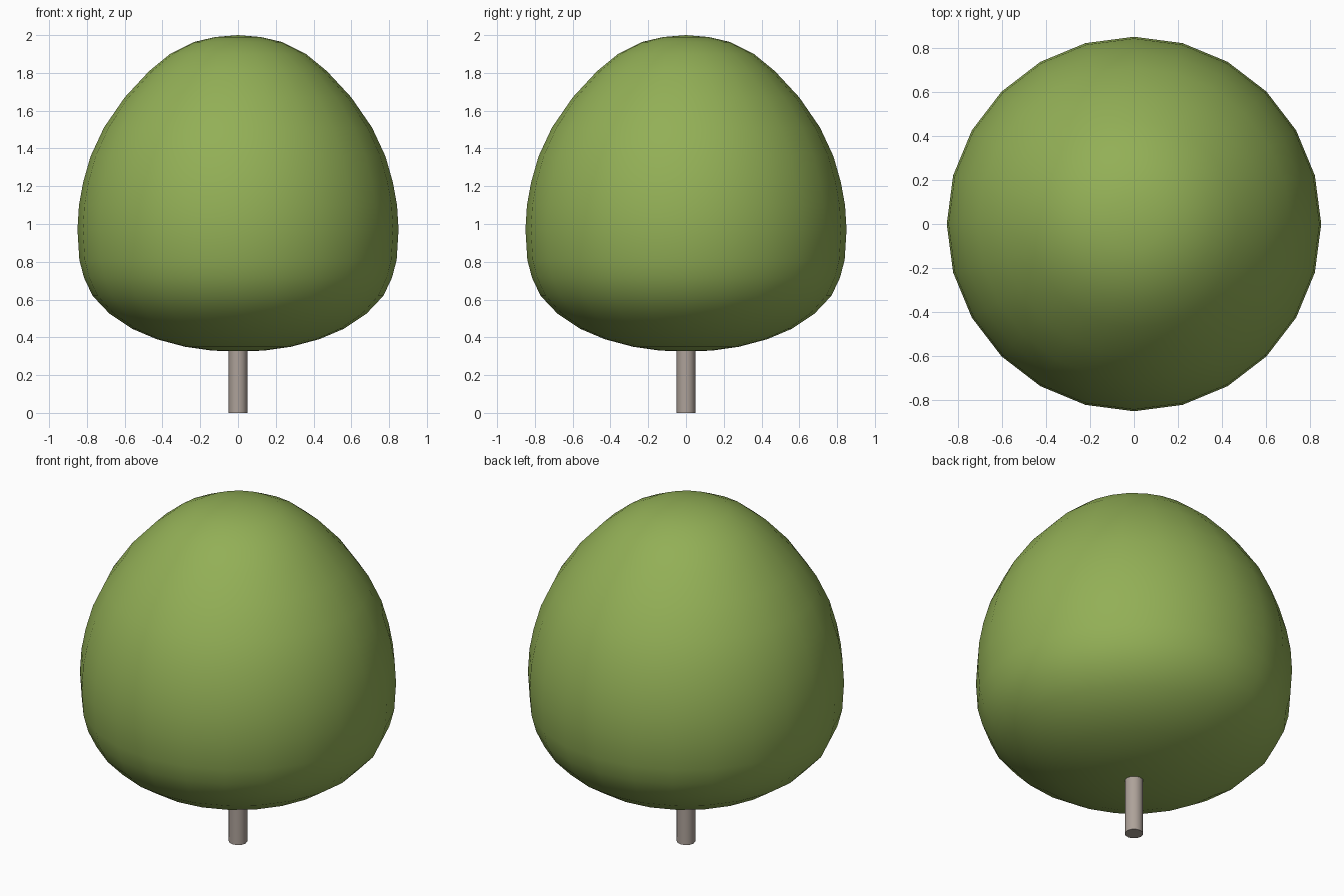
import bpy, math

if "Cube" in bpy.data.objects:
    bpy.data.objects.remove(bpy.data.objects["Cube"])


def material(name, rgb):
    m = bpy.data.materials.new(name)
    m.diffuse_color = (*rgb, 1)
    m.use_nodes = True
    m.node_tree.nodes["Principled BSDF"].inputs["Base Color"].default_value = m.diffuse_color
    return m


def lathe(name, profile, sides, mat):
    """Revolve (radius, z) points around z; both ends lie on the axis."""
    verts = [(0, 0, profile[0][1])]
    rings = profile[1:-1]
    for r, z in rings:
        for i in range(sides):
            a = 2 * math.pi * i / sides
            verts.append((r * math.cos(a), r * math.sin(a), z))
    verts.append((0, 0, profile[-1][1]))
    top = len(verts) - 1
    last = top - sides
    faces = []
    for i in range(sides):
        j = (i + 1) % sides
        faces.append((0, 1 + j, 1 + i))
        for k in range(len(rings) - 1):
            a, b = 1 + k * sides, 1 + (k + 1) * sides
            faces.append((a + i, a + j, b + j, b + i))
        faces.append((last + i, last + j, top))
    me = bpy.data.meshes.new(name)
    me.from_pydata(verts, [], faces)
    me.materials.append(mat)
    ob = bpy.data.objects.new(name, me)
    bpy.context.collection.objects.link(ob)
    bpy.ops.object.select_all(action='DESELECT')
    bpy.context.view_layer.objects.active = ob
    ob.select_set(True)
    bpy.ops.object.shade_smooth_by_angle(angle=math.radians(50))
    return ob


# Rounded foliage crown
crown = [(0, 0.325), (0.14, 0.33), (0.28, 0.35), (0.43, 0.39), (0.56, 0.445),
         (0.68, 0.525), (0.77, 0.62), (0.815, 0.715), (0.84, 0.81),
         (0.85, 0.97), (0.842, 1.10), (0.82, 1.22), (0.78, 1.36),
         (0.71, 1.51), (0.60, 1.67), (0.47, 1.81), (0.36, 1.90),
         (0.235, 1.963), (0.12, 1.99), (0, 2.0)]
lathe("foliage", crown, 24, material("leaf_green", (0.29, 0.43, 0.093)))

# Slim trunk
trunk = [(0, 0), (0.05, 0), (0.05, 0.4), (0, 0.4)]
lathe("trunk", trunk, 12, material("bark", (0.42, 0.36, 0.32)))
